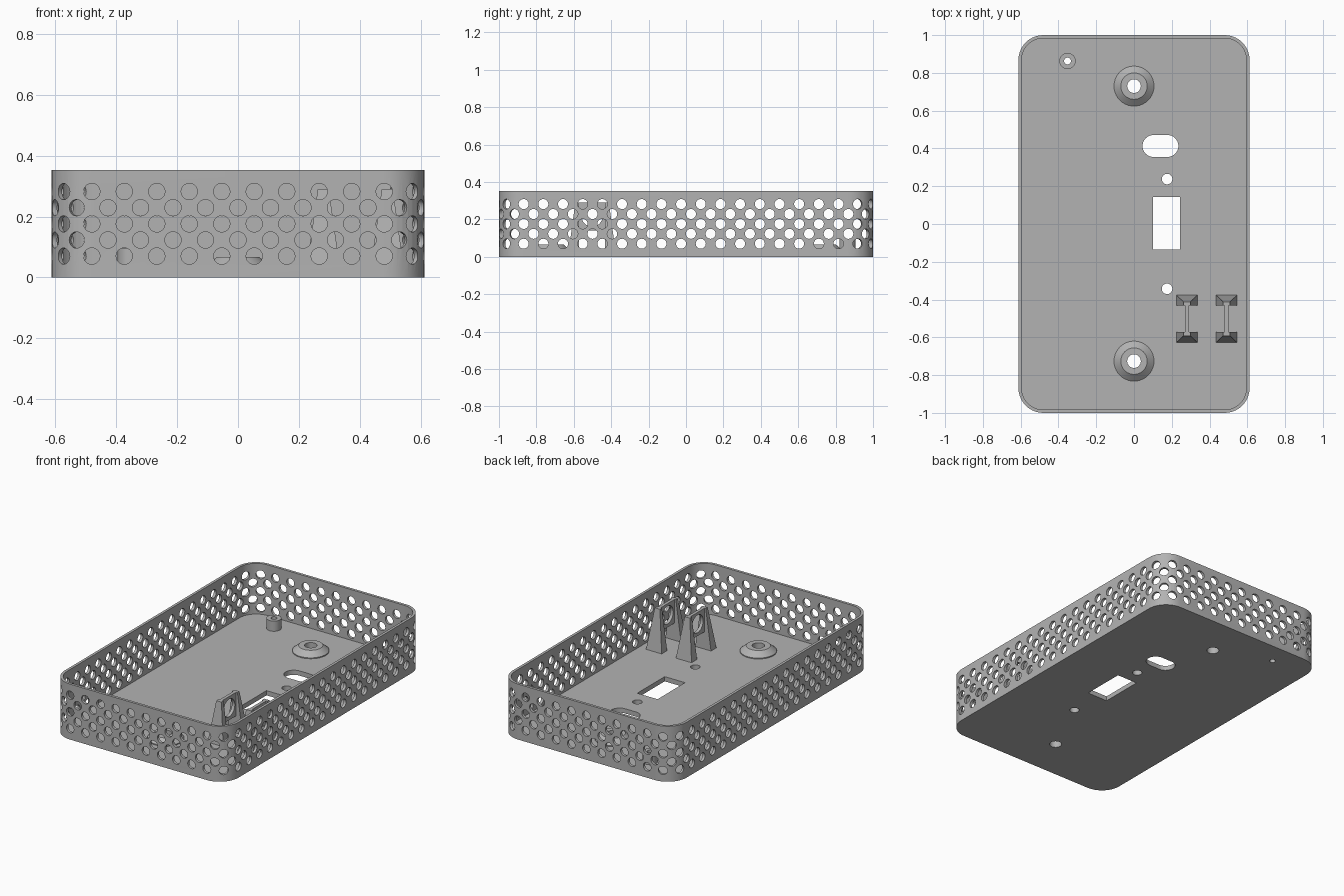
import bpy, bmesh
from math import sin, cos, pi
from mathutils import Matrix, Vector

if "Cube" in bpy.data.objects:
    bpy.data.objects.remove(bpy.data.objects["Cube"])

# Single material
grey = bpy.data.materials.new("plain_grey")
grey.use_nodes = True
grey.diffuse_color = (0.45, 0.45, 0.45, 1)
grey.node_tree.nodes["Principled BSDF"].inputs["Base Color"].default_value = grey.diffuse_color

# Main sizes
CX, CY = 0.48, 0.868            # corner arc centres
RADIUS, WALL = 0.132, 0.017
HEIGHT, FLOOR = 0.352, 0.03


def make(name, bm):
    bmesh.ops.recalc_face_normals(bm, faces=bm.faces)
    mesh = bpy.data.meshes.new(name)
    bm.to_mesh(mesh)
    bm.free()
    mesh.materials.append(grey)
    obj = bpy.data.objects.new(name, mesh)
    bpy.context.collection.objects.link(obj)
    return obj


def activate(obj):
    bpy.ops.object.select_all(action='DESELECT')
    obj.select_set(True)
    bpy.context.view_layer.objects.active = obj


def smooth(obj):
    activate(obj)
    bpy.ops.object.shade_smooth_by_angle(angle=0.5)


def cut(obj, bm):
    """Subtract the solids in bm from obj."""
    cutter = make("cutter", bm)
    cutter.hide_render = True
    mod = obj.modifiers.new("cut", 'BOOLEAN')
    mod.operation, mod.solver, mod.object = 'DIFFERENCE', 'EXACT', cutter
    activate(obj)
    bpy.ops.object.modifier_apply(modifier=mod.name)
    bpy.data.objects.remove(cutter)


def add_cylinder(bm, centre, axis, radius, depth, segments=24):
    turn = Vector(axis).to_track_quat('Z', 'Y').to_matrix().to_4x4()
    bmesh.ops.create_cone(bm, cap_ends=True, segments=segments, radius1=radius, radius2=radius,
                          depth=depth, matrix=Matrix.Translation(centre) @ turn)


def add_box(bm, centre, size):
    bmesh.ops.create_cube(bm, size=1, matrix=Matrix.Translation(centre) @ Matrix.Diagonal((*size, 1)))


def bridge(bm, a, b):
    for i in range(len(a)):
        j = (i + 1) % len(a)
        bm.faces.new((a[i], a[j], b[j], b[i]))


def rounded_ring(bm, hx, hy, radius, z, steps=10):
    ring = []
    for q, (sx, sy) in enumerate(((1, 1), (-1, 1), (-1, -1), (1, -1))):
        for k in range(steps + 1):
            a = (q + k / steps) * pi / 2
            ring.append(bm.verts.new((sx * hx + radius * cos(a), sy * hy + radius * sin(a), z)))
    return ring


def lathe(name, profile, x, y, segments=40):
    """Closed profile of (radius, z) turned about a vertical axis."""
    bm = bmesh.new()
    rings = [[bm.verts.new((x + r * cos(2 * pi * i / segments), y + r * sin(2 * pi * i / segments), z))
              for i in range(segments)] for r, z in profile]
    for a, b in zip(rings, rings[1:] + rings[:1]):
        bridge(bm, a, b)
    smooth(make(name, bm))


# Tray: floor and rounded wall
bm = bmesh.new()
levels = [rounded_ring(bm, CX, CY, r, z) for r, z in
          ((RADIUS, 0), (RADIUS, HEIGHT), (RADIUS - WALL, HEIGHT), (RADIUS - WALL, FLOOR))]
for a, b in zip(levels, levels[1:]):
    bridge(bm, a, b)
bm.faces.new(levels[0])
bm.faces.new(levels[-1])
tray = make("tray", bm)

# Columns of vents round the wall: (arc centre or wall point, outward angle)
columns = []
for n, corner, nxt, q in ((18, (-CX, -CY), (CX, -CY), -1), (33, (CX, -CY), (CX, CY), 0),
                          (18, (CX, CY), (-CX, CY), 1), (33, (-CX, CY), (-CX, -CY), 2)):
    start, end = Vector(corner), Vector(nxt)
    columns += [(start.lerp(end, i / n), q * pi / 2) for i in range(n)]
    columns += [(end, (q + k / 4) * pi / 2) for k in range(4)]

# Staggered vent holes
bm = bmesh.new()
for i, (p, a) in enumerate(columns):
    out = Vector((cos(a), sin(a), 0))
    for row in range(i % 2, 5, 2):
        centre = p.to_3d() + out * (RADIUS - WALL / 2)
        centre.z = 0.07 + 0.053 * row
        add_cylinder(bm, centre, out, 0.0268, 0.04)
cut(tray, bm)

# Floor openings
MOUNTS = {"rear_mount": 0.73, "front_mount": -0.726}
POST = (-0.352, 0.863)
bm = bmesh.new()
for x, y, r in [(0, y, 0.036) for y in MOUNTS.values()] + [
        (0.175, 0.238, 0.028), (0.175, -0.343, 0.028), (*POST, 0.018)]:
    add_cylinder(bm, (x, y, 0), (0, 0, 1), r, 0.2, 40)
add_box(bm, (0.172, 0.004, 0), (0.143, 0.276, 0.2))
cut(tray, bm)

# Rounded slot
bm = bmesh.new()
ends = []
for z in (-0.1, 0.1):
    ring = rounded_ring(bm, 0.037, 0, 0.058, z)
    for v in ring:
        v.co += Vector((0.14, 0.413, 0))
    ends.append(ring)
bridge(bm, *ends)
for ring in ends:
    bm.faces.new(ring)
bmesh.ops.remove_doubles(bm, verts=bm.verts, dist=1e-5)
cut(tray, bm)
smooth(tray)

# Screw mounts and small post
for name, y in MOUNTS.items():
    lathe(name, [(0.036, FLOOR), (0.106, FLOOR), (0.106, 0.036), (0.07, 0.067), (0.036, 0.067)], 0, y)
lathe("small_post", [(0.018, FLOOR), (0.043, FLOOR), (0.043, 0.095), (0.018, 0.095)], *POST)

# Brackets: two tapered legs joined by a thin pierced plate
TOP, MID_Y = 0.29, -0.502
for side, x in (("right", 0.28), ("left", 0.49)):
    for end, s in (("rear", 1), ("front", -1)):
        bm = bmesh.new()
        rings = [[bm.verts.new((x + dx, MID_Y + s * dy, z)) for dx, dy in
                  ((-w, 0.07), (w, 0.07), (w, outer), (-w, outer))]
                 for w, outer, z in ((0.055, 0.125, FLOOR), (0.018, 0.09, TOP))]
        bridge(bm, *rings)
        for ring in rings:
            bm.faces.new(ring)
        make(f"{side}_bracket_{end}_leg", bm)
    bm = bmesh.new()
    add_box(bm, (x, MID_Y, TOP - 0.075), (0.02, 0.142, 0.15))
    plate = make(f"{side}_bracket_plate", bm)
    bm = bmesh.new()
    add_cylinder(bm, (x, MID_Y, 0.217), (1, 0, 0), 0.056, 0.1, 32)
    cut(plate, bm)
    smooth(plate)
